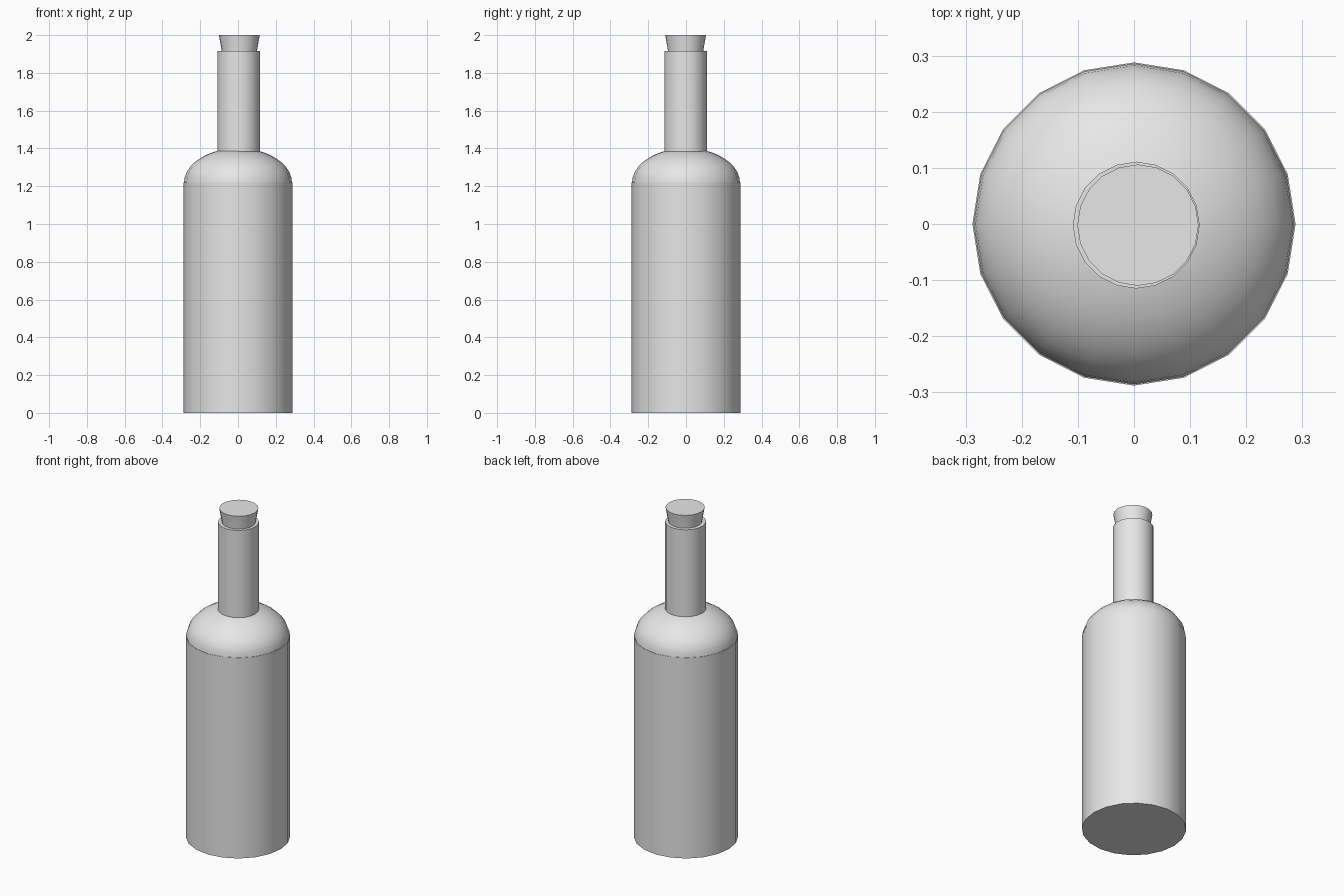
import bpy
import bmesh
import math

SIDES = 20

cube = bpy.data.objects.get("Cube")
if cube:
    bpy.data.objects.remove(cube, do_unlink=True)

grey = bpy.data.materials.new("plain_grey")
grey.use_nodes = True
grey.diffuse_color = (0.8, 0.8, 0.8, 1)
grey.node_tree.nodes["Principled BSDF"].inputs["Base Color"].default_value = (0.8, 0.8, 0.8, 1)


def lathe(name, profile, centre=(0, 0)):
    """Revolve (radius, height) points, closing both ends."""
    bm = bmesh.new()
    rings = []
    for radius, z in profile:
        if radius < 1e-4:
            rings.append([bm.verts.new((centre[0], centre[1], z))] * SIDES)
            continue
        angles = [2 * math.pi * i / SIDES for i in range(SIDES)]
        rings.append([bm.verts.new((centre[0] + radius * math.cos(a),
                                    centre[1] + radius * math.sin(a), z)) for a in angles])
    for low, high in zip(rings, rings[1:]):
        for i in range(SIDES):
            j = (i + 1) % SIDES
            corners = dict.fromkeys((low[i], low[j], high[j], high[i]))
            bm.faces.new(list(corners))
    for ring in (rings[0], rings[-1]):
        if ring[0] != ring[1]:
            bm.faces.new(ring)
    bmesh.ops.recalc_face_normals(bm, faces=bm.faces)
    mesh = bpy.data.meshes.new(name)
    bm.to_mesh(mesh)
    bm.free()
    mesh.materials.append(grey)
    obj = bpy.data.objects.new(name, mesh)
    bpy.context.collection.objects.link(obj)
    bpy.ops.object.select_all(action='DESELECT')
    obj.select_set(True)
    bpy.context.view_layer.objects.active = obj
    bpy.ops.object.shade_smooth_by_angle(angle=math.radians(30))
    return obj


# Straight body
lathe("bottle_body", [(0.288, 0), (0.288, 1.22)])

# Rounded shoulder, a flattened half dome
STEPS = 10
arc = [math.pi / 2 * i / STEPS for i in range(STEPS + 1)]
lathe("bottle_shoulder", [(0.286 * math.cos(a), 1.218 + 0.183 * math.sin(a)) for a in arc])

# Neck and tapered stopper, set slightly off centre
lathe("bottle_neck", [(0.113, 1.36), (0.113, 1.915)], (0.004, -0.002))
lathe("cork", [(0.088, 1.86), (0.093, 1.915), (0.108, 2.0)], (0.007, -0.002))
